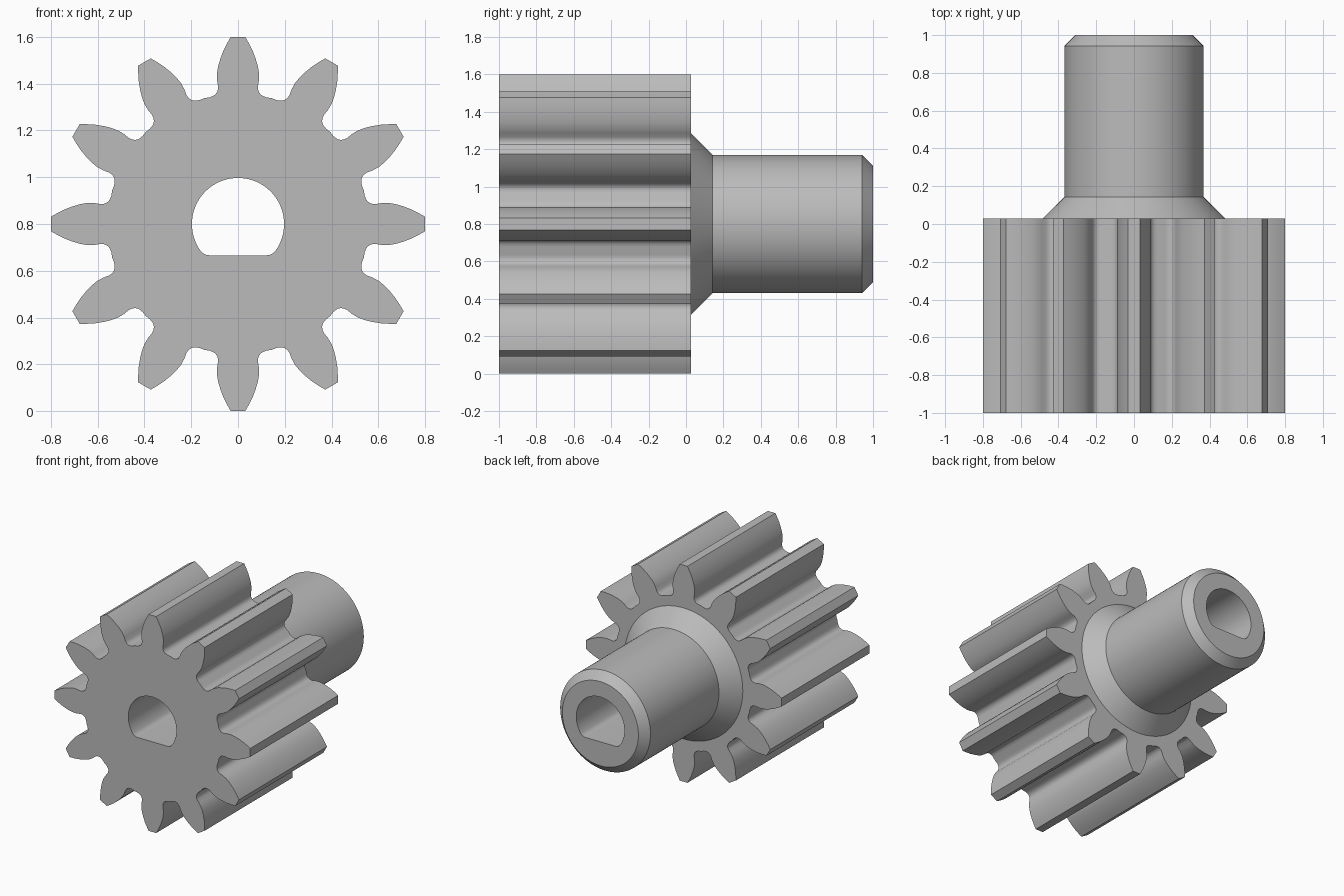
import bpy, bmesh
from math import sin, cos, pi, sqrt, atan2

cube = bpy.data.objects.get("Cube")
if cube:
    bpy.data.objects.remove(cube, do_unlink=True)

TEETH = 12
AXIS_Z = 0.8
FRONT, GEAR_BACK, BACK = -1.0, 0.028, 1.0

steel = bpy.data.materials.new("grey steel")
steel.use_nodes = True
steel.diffuse_color = (0.5, 0.5, 0.5, 1)
steel.node_tree.nodes["Principled BSDF"].inputs["Base Color"].default_value = (0.5, 0.5, 0.5, 1)


def gear_outline():
    # Half a tooth from tip to root: sideways offset, height along the tooth
    flank = [(0.031, 0.8), (0.047, 0.772), (0.063, 0.74), (0.075, 0.708),
             (0.085, 0.675), (0.09, 0.645), (0.0895, 0.615), (0.085, 0.588),
             (0.0865, 0.573), (0.091, 0.562), (0.098, 0.553), (0.108, 0.547),
             (0.122, 0.5415)]
    tooth = [(-x, r) for x, r in reversed(flank)] + flank
    tooth.append((0.557 * sin(pi / TEETH), 0.557 * cos(pi / TEETH)))
    points = []
    for i in range(TEETH):
        a = 2 * pi * i / TEETH
        points += [(x * cos(a) + r * sin(a), r * cos(a) - x * sin(a)) for x, r in tooth]
    return points


def circle(radius, count=96):
    return [(radius * sin(2 * pi * i / count), radius * cos(2 * pi * i / count))
            for i in range(count)]


def arc(cx, cz, radius, start, end, steps):
    return [(cx + radius * cos(start + (end - start) * i / steps),
             cz + radius * sin(start + (end - start) * i / steps)) for i in range(steps + 1)]


def bore_outline(radius=0.197, flat=-0.134, corner=0.05):
    # D-shaped hole with rounded corners at the ends of the flat
    cz = flat + corner
    cx = sqrt((radius - corner) ** 2 - cz ** 2)
    a = atan2(cz, cx)
    return (arc(0, 0, radius, a, pi - a, 56)
            + arc(-cx, cz, corner, pi - a, 1.5 * pi, 6)[1:]
            + arc(cx, cz, corner, -pi / 2, a, 6)[:-1])


bm = bmesh.new()


def ring(points, y):
    verts = [bm.verts.new((x, y, z + AXIS_Z)) for x, z in points]
    edges = [bm.edges.new((v, verts[i - 1])) for i, v in enumerate(verts)]
    return verts, edges


def wall(a, b):
    va, vb = a[0], b[0]
    for i in range(len(va)):
        bm.faces.new((va[i - 1], va[i], vb[i], vb[i - 1]))


def flat_ring(outer, inner):
    bmesh.ops.triangle_fill(bm, use_beauty=True, use_dissolve=False,
                            edges=outer[1] + inner[1], normal=(0, 1, 0))


# Toothed body
gear_front = ring(gear_outline(), FRONT)
gear_back = ring(gear_outline(), GEAR_BACK)
wall(gear_front, gear_back)

# Conical shoulder, shaft and end chamfer
shaft = [ring(circle(r), y) for r, y in
         [(0.484, GEAR_BACK), (0.369, 0.142), (0.369, 0.942), (0.311, BACK)]]
for a, b in zip(shaft, shaft[1:]):
    wall(a, b)

# Through bore
bore_front = ring(bore_outline(), FRONT)
bore_back = ring(bore_outline(), BACK)
wall(bore_front, bore_back)

# Flat end faces
flat_ring(gear_front, bore_front)
flat_ring(gear_back, shaft[0])
flat_ring(shaft[-1], bore_back)

bmesh.ops.recalc_face_normals(bm, faces=bm.faces[:])
mesh = bpy.data.meshes.new("pinion_gear_with_shaft")
bm.to_mesh(mesh)
bm.free()
mesh.materials.append(steel)
pinion = bpy.data.objects.new("pinion_gear_with_shaft", mesh)
bpy.context.collection.objects.link(pinion)

bpy.ops.object.select_all(action='DESELECT')
pinion.select_set(True)
bpy.context.view_layer.objects.active = pinion
bpy.ops.object.shade_smooth_by_angle(angle=0.6)
